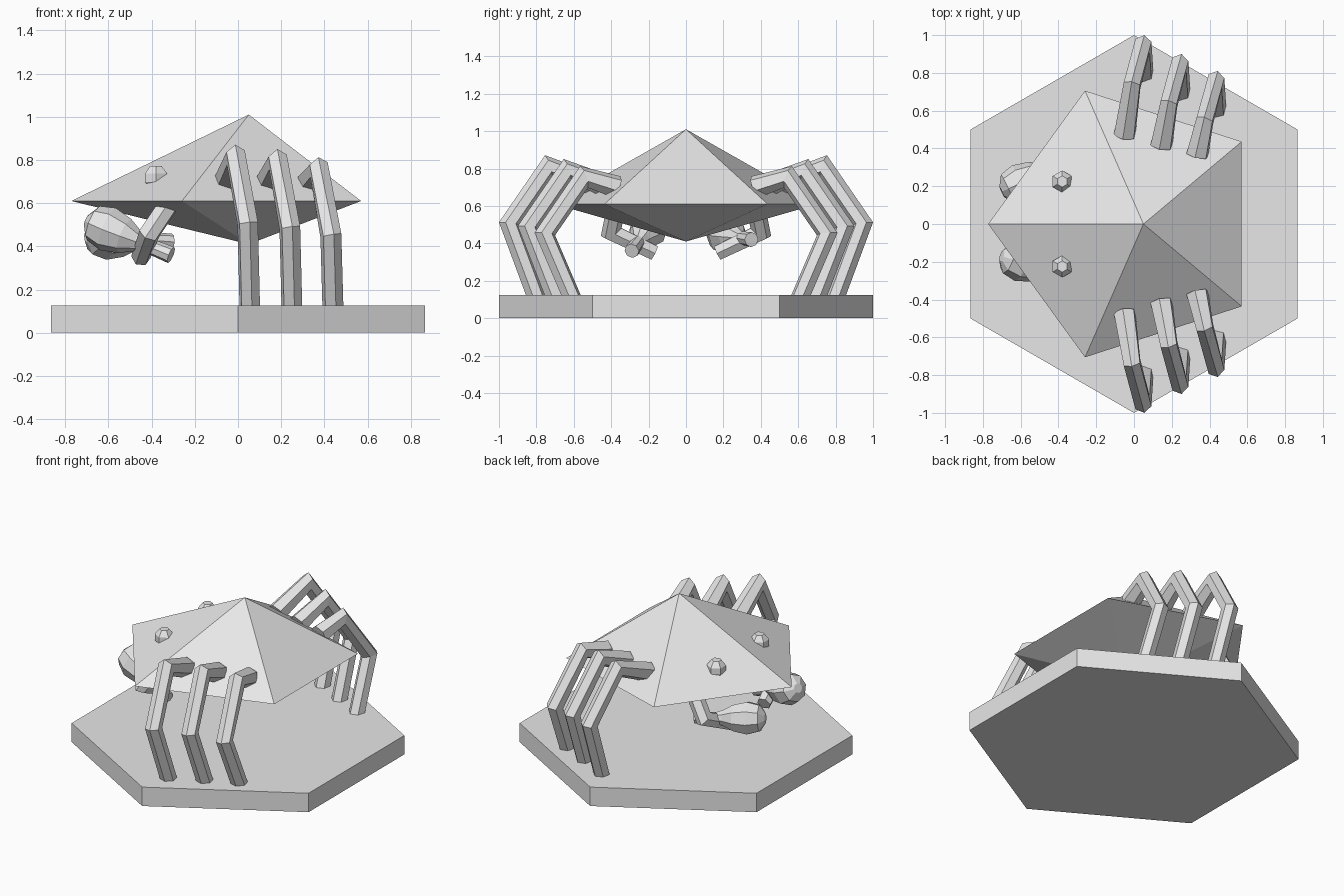
import bpy, bmesh, math
from mathutils import Vector, Matrix

if "Cube" in bpy.data.objects:
    bpy.data.objects.remove(bpy.data.objects["Cube"])

grey = bpy.data.materials.new("plain grey")
grey.use_nodes = True
COLOUR = (0.8, 0.8, 0.8, 1)
grey.diffuse_color = COLOUR
grey.node_tree.nodes["Principled BSDF"].inputs["Base Color"].default_value = COLOUR


def finish(name, bm):
    bmesh.ops.recalc_face_normals(bm, faces=bm.faces)
    mesh = bpy.data.meshes.new(name)
    bm.to_mesh(mesh)
    bm.free()
    mesh.materials.append(grey)
    obj = bpy.data.objects.new(name, mesh)
    bpy.context.collection.objects.link(obj)
    return obj


def loft(name, rings):
    """Skin equal-sized rings of points and cap both ends."""
    bm = bmesh.new()
    loops = [[bm.verts.new(p) for p in ring] for ring in rings]
    n = len(loops[0])
    for a, b in zip(loops, loops[1:]):
        for i in range(n):
            j = (i + 1) % n
            bm.faces.new((a[i], a[j], b[j], b[i]))
    bm.faces.new(loops[0])
    bm.faces.new(loops[-1])
    return finish(name, bm)


def tube(name, path, radii, sides=6, up=(0, 0, 1)):
    """Mitred many-sided bar along a path, with a ridge facing up."""
    pts = [Vector(p) for p in path]
    dirs = [(b - a).normalized() for a, b in zip(pts, pts[1:])]
    plane = dirs[0].cross(dirs[-1])
    side = plane.normalized() if plane.length > 0.1 else dirs[0].cross(Vector(up)).normalized()
    rings = []
    for i, p in enumerate(pts):
        d0, d1 = dirs[max(i - 1, 0)], dirs[min(i, len(dirs) - 1)]
        t = (d0 + d1).normalized()
        v = side.cross(t).normalized()
        stretch = 1 / max(0.5, t.dot(d1))
        angles = [2 * math.pi * k / sides for k in range(sides)]
        rings.append([p + radii[i] * (v * math.cos(a) * stretch + side * math.sin(a))
                      for a in angles])
    return loft(name, rings)


def polygon(radius, z, sides, start=0, centre=0):
    return [(centre + radius * math.cos(start + 2 * math.pi * i / sides),
             radius * math.sin(start + 2 * math.pi * i / sides), z) for i in range(sides)]


# Hexagonal base
loft("base", [polygon(1, z, 6, math.pi / 2) for z in (0, 0.125)])

# Five-sided shell, pointed above and below
bm = bmesh.new()
rim = [bm.verts.new(p) for p in polygon(0.742, 0.61, 5, math.pi, -0.03)]
for z in (1.01, 0.41):
    tip = bm.verts.new((0.05, 0, z))
    for i in range(5):
        bm.faces.new((rim[i], rim[(i + 1) % 5], tip))
finish("shell", bm)

# Walking legs: knee x, then sideways and height offsets
for s, label in ((1, "left"), (-1, "right")):
    for x, dy, dz, name in ((0.05, 0, 0, "front"), (0.245, 0.1, 0.02, "middle"),
                            (0.435, 0.19, 0.055, "rear")):
        path = [(x - 0.1, s * (0.47 - dy * 0.55), 0.7),
                (x - 0.06, s * (0.735 - dy), 0.81 - dz),
                (x - 0.005, s * (0.945 - dy), 0.505 - dz),
                (x + 0.005, s * (0.795 - dy), 0.1)]
        # Legs mirror across the body
        tube(f"{name}_leg_{label}", path, (0.062, 0.05, 0.05, 0.05))

# Faceted eyes
for s, label in ((1, "left"), (-1, "right")):
    eye = loft(f"eye_{label}", [polygon(r, z, 6, math.pi / 2) for r, z in
                                ((0.03, -0.055), (0.058, -0.02), (0.058, 0.02), (0.03, 0.055))])
    eye.location = (-0.38, s * 0.225, 0.718)

# Pincer arms and bulbous claws
for s, label, tail, bulb in ((1, "left", (-0.31, 0.35, 0.42), (-0.7, 0.17, 0.45)),
                             (-1, "right", (-0.31, -0.29, 0.36), (-0.7, -0.17, 0.52))):
    tube(f"arm_{label}", [(-0.31, s * 0.37, 0.61), (-0.41, s * 0.4, 0.46),
                          (-0.45, s * 0.17, 0.35)], (0.05, 0.05, 0.045))
    a, b = Vector(tail), Vector(bulb)
    steps = ((0, 0.04), (0.3, 0.035), (0.4, 0.05), (0.55, 0.085),
             (0.75, 0.105), (0.92, 0.085), (1, 0.03))
    tube(f"claw_{label}", [a.lerp(b, t) for t, r in steps], [r for t, r in steps], 8)
